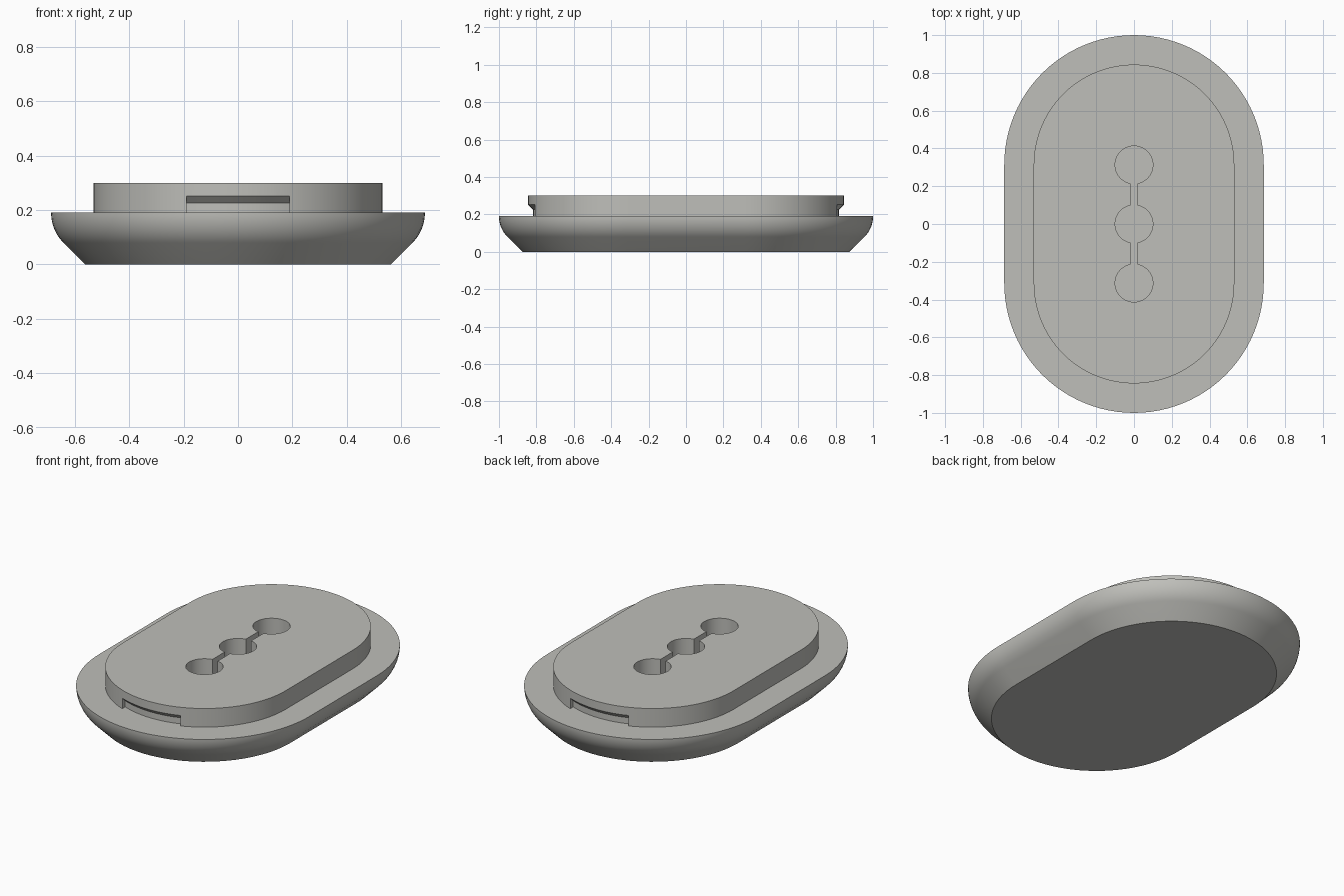
import bpy, bmesh, math

if "Cube" in bpy.data.objects:
    bpy.data.objects.remove(bpy.data.objects["Cube"])

OFF = 0.313      # distance of the rounded end centres from the middle
SEG = 48         # segments per rounded end
TOP, DECK = 0.30, 0.19

mat = bpy.data.materials.new("warm_grey")
mat.diffuse_color = (0.52, 0.52, 0.49, 1)
mat.use_nodes = True
mat.node_tree.nodes["Principled BSDF"].inputs["Base Color"].default_value = mat.diffuse_color


def stadium(r, z):
    pts = []
    for side in (0, 1):
        for i in range(SEG + 1):
            a = math.pi * (side + i / SEG)
            pts.append((r * math.cos(a), r * math.sin(a) + (OFF if side == 0 else -OFF), z))
    return pts


def loft(name, rings):
    """Skin a stack of closed rings and cap both ends."""
    bm = bmesh.new()
    loops = [[bm.verts.new(p) for p in ring] for ring in rings]
    n = len(loops[0])
    for a, b in zip(loops, loops[1:]):
        for i in range(n):
            j = (i + 1) % n
            bm.faces.new((a[i], a[j], b[j], b[i]))
    bm.faces.new(loops[0])
    bm.faces.new(loops[-1])
    bmesh.ops.recalc_face_normals(bm, faces=bm.faces)
    me = bpy.data.meshes.new(name)
    bm.to_mesh(me)
    bm.free()
    me.materials.append(mat)
    ob = bpy.data.objects.new(name, me)
    bpy.context.collection.objects.link(ob)
    return ob


def cut(target, cutter):
    m = target.modifiers.new("cut", 'BOOLEAN')
    m.operation, m.solver, m.object = 'DIFFERENCE', 'EXACT', cutter
    bpy.context.view_layer.objects.active = target
    bpy.ops.object.modifier_apply(modifier=m.name)
    bpy.data.objects.remove(cutter, do_unlink=True)


def smooth(ob):
    bpy.ops.object.select_all(action='DESELECT')
    ob.select_set(True)
    bpy.context.view_layer.objects.active = ob
    bpy.ops.object.shade_smooth_by_angle(angle=math.radians(30))


# Base: 45 degree chamfer flowing into a rounded rim
R = 0.157
profile = [(0.562, 0.0)]
for i in range(13):
    a = math.radians(45 * (1 - i / 12))
    profile.append((0.687 - R + R * math.cos(a), DECK - R * math.sin(a)))
base = loft("base", [stadium(r, z) for r, z in profile])

# Raised plate
plate = loft("raised_plate", [stadium(0.531, DECK), stadium(0.531, TOP)])

# Three round holes joined by a narrow slot
for y in (-OFF, 0, OFF):
    ring = [(0.1 * math.cos(t * math.tau / 64), y + 0.1 * math.sin(t * math.tau / 64)) for t in range(64)]
    cut(plate, loft("hole_cutter", [[(px, py, z) for px, py in ring] for z in (0.1, 0.4)]))
for s in (-1, 1):
    y0, y1 = s * 0.06, s * 0.26
    rect = [(-0.0175, y0), (0.0175, y0), (0.0175, y1), (-0.0175, y1)]
    cut(plate, loft("slot_cutter", [[(px, py, z) for px, py in rect] for z in (0.1, 0.4)]))

# Curved finger notches with a sloped ceiling at both ends
section = [(0.58, 0.15), (0.505, 0.15), (0.505, 0.226), (0.58, 0.301 - 0.001)]
for s in (-1, 1):
    rings = []
    for i in range(25):
        x = -0.19 + 0.38 * i / 24
        rings.append([(x, s * (OFF + math.sqrt(r * r - x * x)), z) for r, z in section])
    cut(plate, loft("notch_cutter", rings))

smooth(base)
smooth(plate)
